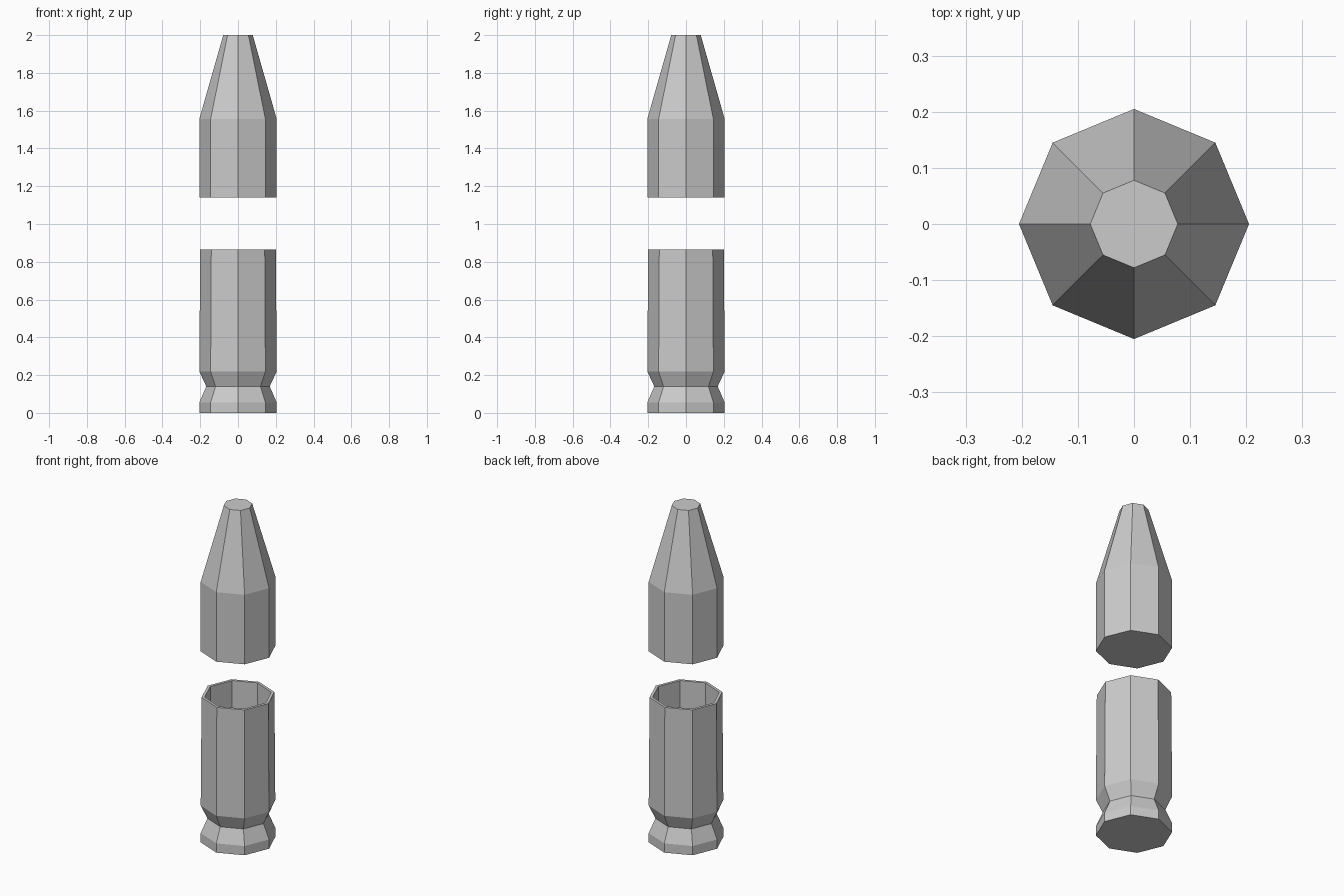
import bpy
import bmesh
from math import cos, sin, tau

cube = bpy.data.objects.get("Cube")
if cube:
    bpy.data.objects.remove(cube)

SIDES = 8

# One plain grey metal
grey = bpy.data.materials.new("grey_metal")
grey.use_nodes = True
grey.diffuse_color = (0.6, 0.6, 0.6, 1)
grey.node_tree.nodes["Principled BSDF"].inputs["Base Color"].default_value = (0.6, 0.6, 0.6, 1)


def lathe(name, profile):
    """Turn a (radius, height) profile into a closed eight-sided solid."""
    bm = bmesh.new()
    rings = [[bm.verts.new((r * cos(tau * i / SIDES), r * sin(tau * i / SIDES), z))
              for i in range(SIDES)] for r, z in profile]
    for low, high in zip(rings, rings[1:]):
        for i in range(SIDES):
            j = (i + 1) % SIDES
            bm.faces.new((low[i], low[j], high[j], high[i]))
    bm.faces.new(rings[0][::-1])
    bm.faces.new(rings[-1])
    bmesh.ops.recalc_face_normals(bm, faces=bm.faces)
    mesh = bpy.data.meshes.new(name)
    bm.to_mesh(mesh)
    bm.free()
    mesh.materials.append(grey)
    obj = bpy.data.objects.new(name, mesh)
    bpy.context.collection.objects.link(obj)
    return obj


# Hollow case: rim, extractor groove, tapered wall, mouth, inner floor
lathe("case", [(0.205, 0), (0.205, 0.055), (0.168, 0.14), (0.205, 0.22),
               (0.2, 0.865), (0.183, 0.865), (0.183, 0.22)])

# Solid tip floating above the case: straight body, tapered flat nose
lathe("tip", [(0.205, 1.14), (0.205, 1.555), (0.078, 2)])
